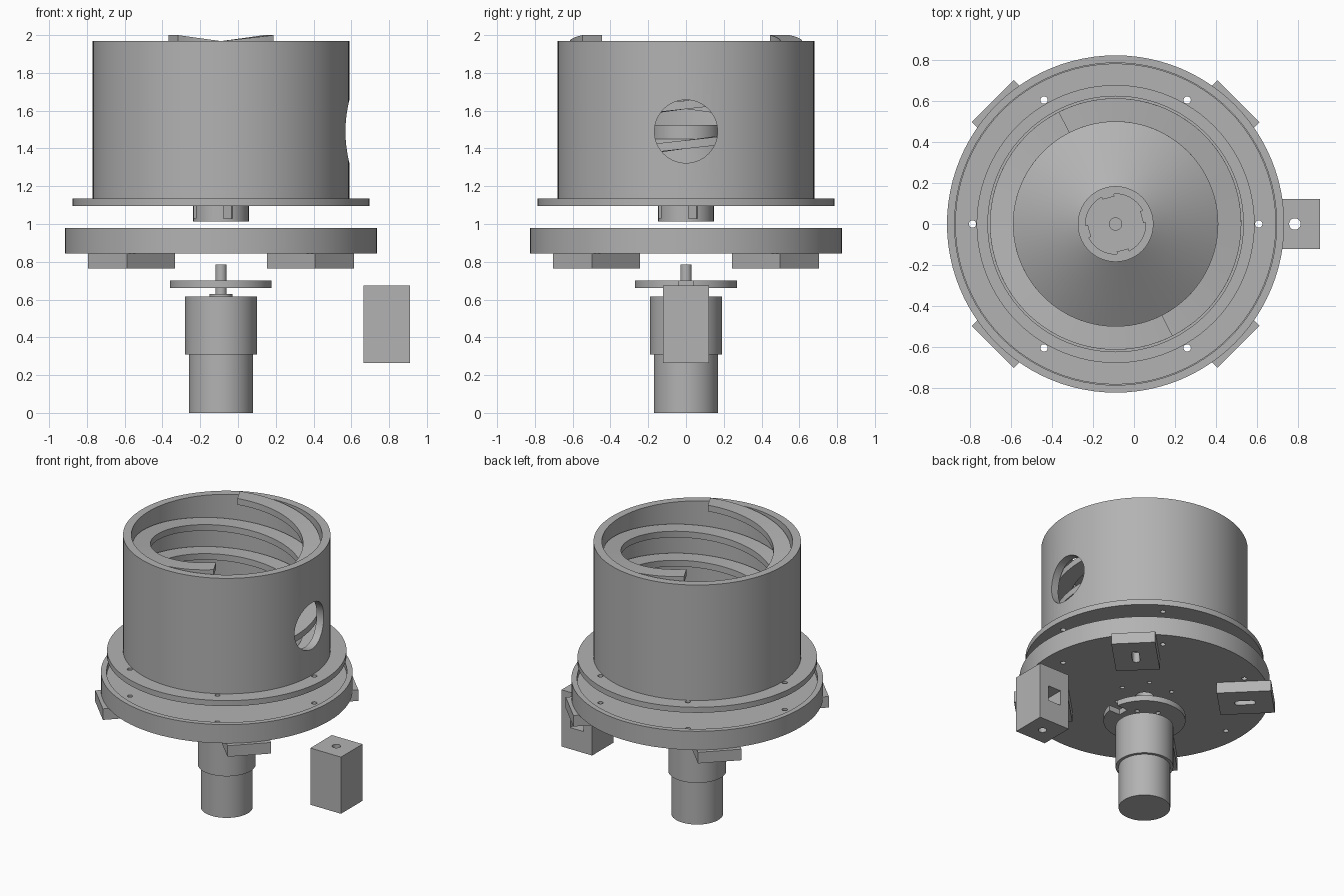
import bpy, bmesh
from math import sin, cos, pi, radians
from mathutils import Matrix, Vector

old = bpy.data.objects.get("Cube")
if old:
    bpy.data.objects.remove(old, do_unlink=True)

AXIS = Vector((-0.09, 0, 0))
SEG = 96

grey = bpy.data.materials.new("plain_grey")
grey.use_nodes = True
GREY = (0.45, 0.45, 0.45, 1)
grey.diffuse_color = GREY
grey.node_tree.nodes["Principled BSDF"].inputs["Base Color"].default_value = GREY


def finish(bm, name, loc):
    bmesh.ops.recalc_face_normals(bm, faces=bm.faces)
    mesh = bpy.data.meshes.new(name)
    bm.to_mesh(mesh)
    bm.free()
    ob = bpy.data.objects.new(name, mesh)
    ob.location = loc
    mesh.materials.append(grey)
    bpy.context.collection.objects.link(ob)
    return ob


def lathe(name, profile, seg=SEG, loc=AXIS):
    """Revolve a closed (radius, z) loop about the vertical axis."""
    bm = bmesh.new()
    vs = [bm.verts.new((r, 0, z)) for r, z in profile]
    es = [bm.edges.new((vs[i - 1], vs[i])) for i in range(len(vs))]
    bmesh.ops.spin(bm, geom=vs + es, axis=(0, 0, 1), cent=(0, 0, 0),
                   angle=2 * pi, steps=seg)
    bmesh.ops.remove_doubles(bm, verts=bm.verts, dist=1e-5)
    loose = [e for e in bm.edges if not e.link_faces]
    bmesh.ops.delete(bm, geom=loose, context='EDGES')
    return finish(bm, name, loc)


def add_box(bm, lo, hi, angle=0):
    lo, hi = Vector(lo), Vector(hi)
    size = hi - lo
    m = (Matrix.Rotation(angle, 4, 'Z') @ Matrix.Translation((lo + hi) / 2)
         @ Matrix.Diagonal((*size, 1)))
    bmesh.ops.create_cube(bm, size=1, matrix=m)


def add_rod(bm, r, lo, hi, x=0, angle=0, seg=24):
    m = (Matrix.Rotation(angle, 4, 'Z')
         @ Matrix.Translation((x, 0, (lo + hi) / 2)))
    bmesh.ops.create_cone(bm, cap_ends=True, segments=seg, radius1=r,
                          radius2=r, depth=hi - lo, matrix=m)


def cut(ob, bm, loc=AXIS):
    """Subtract the shapes in bm from ob."""
    tool = finish(bm, "cutter", loc)
    tool.hide_render = True
    mod = ob.modifiers.new("cut", 'BOOLEAN')
    mod.object = tool
    mod.solver = 'EXACT'
    mod.use_self = True
    bpy.context.view_layer.objects.active = ob
    bpy.ops.object.modifier_apply(modifier=mod.name)
    bpy.data.objects.remove(tool, do_unlink=True)


def bolt_holes(lo, hi):
    bm = bmesh.new()
    for k in range(6):
        add_rod(bm, 0.018, lo, hi, x=0.7, angle=k * pi / 3)
    return bm


# Drum with bolted flange and round side opening
drum = lathe("drum", [(0.16, 1.095), (0.785, 1.095), (0.785, 1.135),
                      (0.68, 1.135), (0.68, 1.97), (0.625, 1.97),
                      (0.625, 1.135), (0.16, 1.135)])
cut(drum, bolt_holes(1.0, 1.2))
bm = bmesh.new()
bmesh.ops.create_cone(bm, cap_ends=True, segments=64, radius1=0.167,
                      radius2=0.167, depth=0.5,
                      matrix=Matrix.Translation((0.7, 0, 1.49))
                      @ Matrix.Rotation(pi / 2, 4, 'Y'))
cut(drum, bm)

# Conical rotor with top collar and slotted hub below
rotor = lathe("cone_rotor", [(0.03, 1.012), (0.147, 1.012), (0.147, 1.14),
                             (0.61, 1.14), (0.61, 1.16), (0.185, 1.45),
                             (0.185, 1.525), (0.147, 1.525), (0.147, 1.46),
                             (0.03, 1.46)])
bm = bmesh.new()
for k in range(4):
    add_box(bm, (0.125, -0.025, 1.03), (0.16, 0.025, 1.1),
            radians(15) + k * pi / 2)
cut(rotor, bm)
bm = bmesh.new()
for k in range(4):
    add_box(bm, (0.132, -0.03, 1.45), (0.155, 0.03, 1.52),
            radians(15) + k * pi / 2)
finish(bm, "collar_tabs", AXIS)


# Two-start spiral ledge inside the drum
def spiral(name, end_deg, pitch=0.42, turns=1.95, thick=0.045, steps=180):
    bm = bmesh.new()
    prev = None
    for i in range(steps + 1):
        t = turns * i / steps
        a = radians(end_deg) - 2 * pi * t
        z = 2 - pitch * t
        ring = [bm.verts.new((r * cos(a), r * sin(a), h))
                for r, h in ((0.5, z), (0.615, z),
                             (0.615, z - thick), (0.5, z - thick))]
        if prev:
            for j in range(4):
                bm.faces.new((prev[j - 1], prev[j], ring[j], ring[j - 1]))
        if i in (0, steps):
            bm.faces.new(ring)
        prev = ring
    return finish(bm, name, AXIS)


spirals = [spiral("spiral_ledge_back", 117), spiral("spiral_ledge_front", -63)]

# Round base plate with recessed top
base = lathe("base_plate", [(0.06, 0.845), (0.825, 0.845), (0.825, 0.98),
                            (0.788, 0.98), (0.788, 0.94), (0.06, 0.94)])
cut(base, bolt_holes(0.8, 1.0))
bm = bmesh.new()
for k in range(6):
    add_rod(bm, 0.015, 0.8, 1.0, x=0.19, angle=k * pi / 3)
cut(base, bm)

# Four slotted feet under the base
for k, side in enumerate(("back_left", "back_right", "front_right", "front_left")):
    a = pi / 4 + k * pi / 2
    bm = bmesh.new()
    add_box(bm, (0.49, -0.145, 0.765), (0.85, 0.145, 0.845), a)
    foot = finish(bm, "foot_" + side, AXIS)
    bm = bmesh.new()
    add_box(bm, (0.62, -0.025, 0.7), (0.71, 0.025, 0.84), a)
    cut(foot, bm)
    for x in (0.62, 0.71):
        bm = bmesh.new()
        add_rod(bm, 0.025, 0.7, 0.84, x=x, angle=a)
        cut(foot, bm)

# Motor with stepped body and shaft
motor = lathe("motor", [(0, 0), (0.17, 0), (0.17, 0.31), (0.19, 0.31),
                        (0.19, 0.615), (0.06, 0.615), (0.06, 0.63),
                        (0.03, 0.63), (0.03, 0.785), (0, 0.785)])

# Motor mounting disc with a slot and screw holes
mount = lathe("motor_mount_disc", [(0.06, 0.66), (0.27, 0.66),
                                   (0.27, 0.7), (0.06, 0.7)])
bm = bmesh.new()
add_box(bm, (0.18, -0.04, 0.6), (0.3, 0.04, 0.8))
for k in range(6):
    add_rod(bm, 0.015, 0.6, 0.8, x=0.14, angle=k * pi / 3 + pi / 6)
cut(mount, bm)

# Separate block with vertical hole and square pocket at the back
bm = bmesh.new()
add_box(bm, (0.665, -0.123, 0.265), (0.91, 0.123, 0.675))
block = finish(bm, "side_block", (0, 0, 0))
bm = bmesh.new()
add_rod(bm, 0.028, 0.2, 0.75, x=0.787)
cut(block, bm, (0, 0, 0))
bm = bmesh.new()
add_box(bm, (0.735, -0.05, 0.42), (0.84, 0.2, 0.53))
cut(block, bm, (0, 0, 0))

# Smooth shading with sharp edges kept
bpy.ops.object.select_all(action='DESELECT')
for ob in (drum, rotor, base, motor, mount, block, *spirals):
    ob.select_set(True)
bpy.context.view_layer.objects.active = drum
bpy.ops.object.shade_smooth_by_angle(angle=radians(30))
